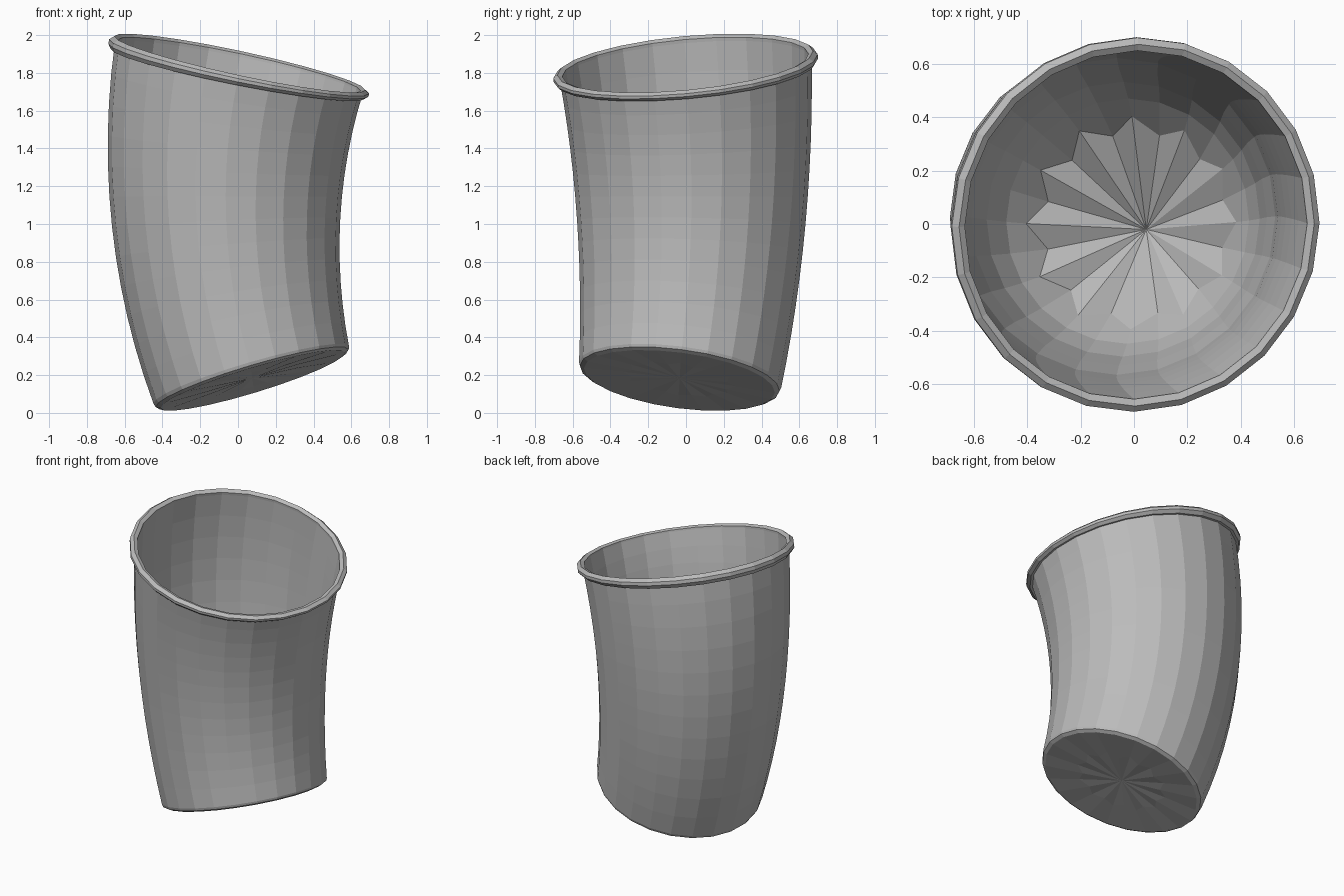
import bpy
import bmesh
import math
from mathutils import Vector

cube = bpy.data.objects.get("Cube")
if cube:
    bpy.data.objects.remove(cube, do_unlink=True)

SIDES = 24
BEND_RADIUS = 3.08
START_TILT = math.radians(-18.4)
LENGTH = 1.677
HEADING = math.radians(-24)
UP = Vector((0, 0, 1))
LEAN = Vector((math.cos(HEADING), math.sin(HEADING), 0))
SIDE = UP.cross(LEAN)

grey = bpy.data.materials.new("light_grey")
grey.use_nodes = True
colour = (0.5, 0.5, 0.5, 1)
grey.diffuse_color = colour
grey.node_tree.nodes["Principled BSDF"].inputs["Base Color"].default_value = colour


def bend(radius, s, angle):
    """Place a lathe point on the curved axis of the cup."""
    tilt = START_TILT + s / BEND_RADIUS
    centre = LEAN * (0.086 + BEND_RADIUS * (math.cos(START_TILT) - math.cos(tilt)))
    centre += UP * (0.172 + BEND_RADIUS * (math.sin(tilt) - math.sin(START_TILT)))
    across = LEAN * math.cos(tilt) - UP * math.sin(tilt)
    a = angle - HEADING
    return centre + radius * (across * math.cos(a) + SIDE * math.sin(a))


def lathe(name, profile, closed=False):
    """Spin (radius, height, pleat radius, pleat height) rows around the axis."""
    bm = bmesh.new()
    rings = []
    for row in profile:
        r, s, dr, ds = tuple(row) + (0, 0) * (len(row) == 2)
        if r == 0:
            rings.append([bm.verts.new(bend(0, s, 0))] * SIDES)
            continue
        rings.append([bm.verts.new(bend(r - dr * (i % 2), s - ds * (i % 2),
                                        math.tau * i / SIDES))
                      for i in range(SIDES)])
    pairs = list(zip(rings, rings[1:]))
    if closed:
        pairs.append((rings[-1], rings[0]))
    for low, high in pairs:
        for i in range(SIDES):
            j = (i + 1) % SIDES
            corners = dict.fromkeys((low[i], low[j], high[j], high[i]))
            bm.faces.new(list(corners))
    mesh = bpy.data.meshes.new(name)
    bm.to_mesh(mesh)
    bm.free()
    mesh.materials.append(grey)
    obj = bpy.data.objects.new(name, mesh)
    bpy.context.collection.objects.link(obj)
    return obj


def wall_radius(s):
    return 0.537 + 0.133 * s / LENGTH


# Outer wall with flat base and a small chamfer at the foot
STEPS = 12
outer = [(0, 0.012), (0.30, 0.008, 0.04, 0.004), (0.51, 0), (0.533, 0.012)]
outer += [(wall_radius(s), s) for s in
          (0.03 + (LENGTH - 0.03) * k / STEPS for k in range(STEPS + 1))]
lathe("outer_wall", outer)

# Inner wall, listed from the rim down to the rounded, pleated floor
inner = [(wall_radius(s) - 0.015, s) for s in
         (LENGTH - 0.13 * k for k in range(7))]
inner += [(0.555, 0.74), (0.515, 0.58), (0.46, 0.46),
          (0.40, 0.38, 0.055, 0.08), (0, 0.12)]
lathe("inner_wall", inner)

# Rolled lip
lip = [(0.655, -0.03), (0.685, -0.033), (0.703, -0.012),
       (0.703, 0.008), (0.68, 0.026), (0.655, 0.015)]
lathe("rim", [(r, LENGTH + s) for r, s in lip], closed=True)
